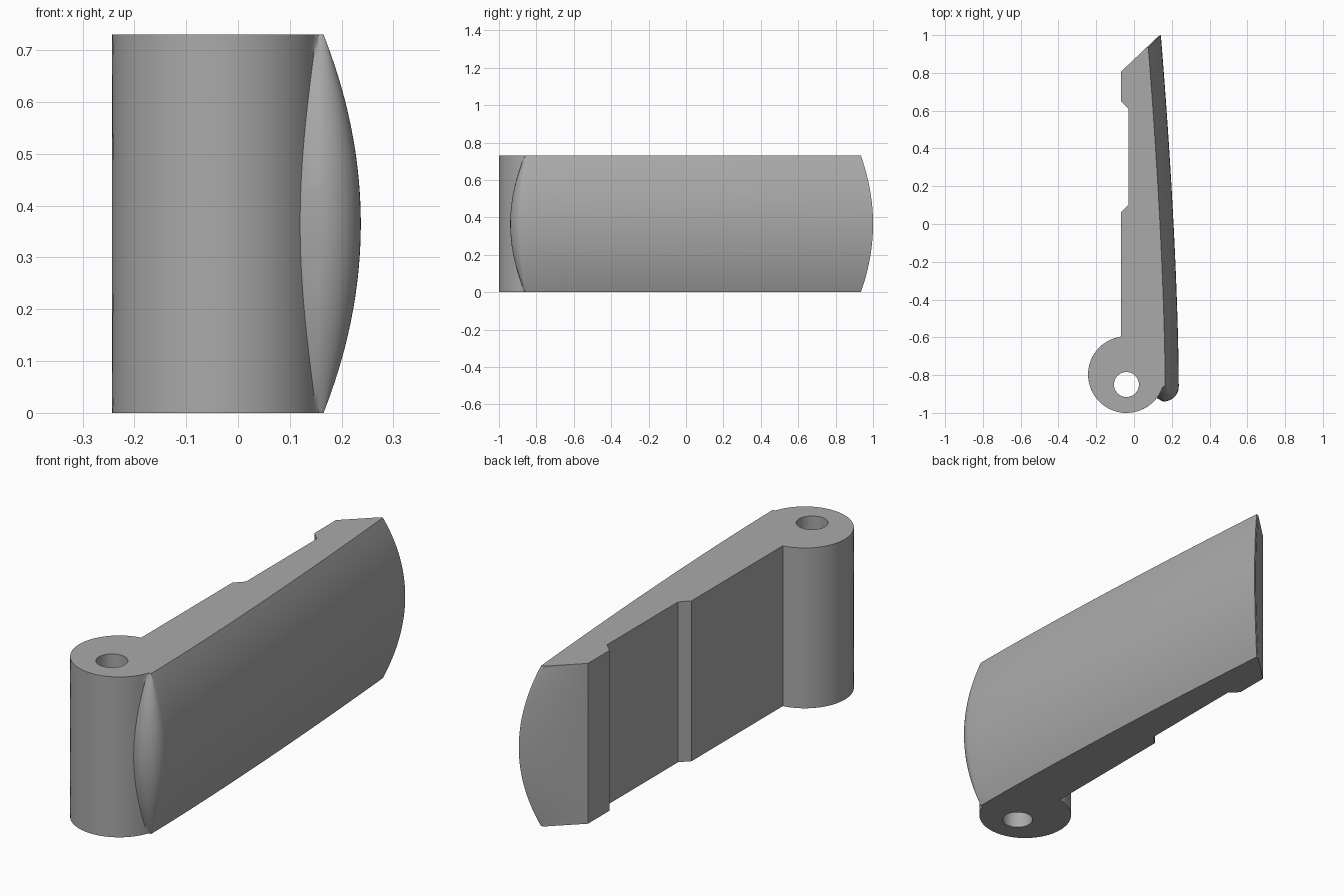
import bpy, bmesh, math

if "Cube" in bpy.data.objects:
    bpy.data.objects.remove(bpy.data.objects["Cube"])

HEIGHT, LEVELS = 0.73, 36
HUB_X, HUB_Y, HUB_R = -0.04, -0.797, 0.203

grey = bpy.data.materials.new("plain grey")
grey.diffuse_color = (0.4, 0.4, 0.4, 1)
grey.use_nodes = True
grey.node_tree.nodes["Principled BSDF"].inputs["Base Color"].default_value = grey.diffuse_color


def face_x(y):
    """Gently curved outer face of the lever, before crowning."""
    t = max(0.0, (y + 0.86) / 1.8)
    return 0.165 - 0.09 * t ** 1.6


def outline(z):
    """Closed outline of the lever at height z, crowned towards the middle."""
    b = 1 - (2 * z / HEIGHT - 1) ** 2
    pts = []
    # hub arc, from the inner face round to the lip
    a0, a1 = 98.5, 340 - 18 * b
    for i in range(49):
        a = math.radians(a0 + (a1 - a0) * i / 48)
        pts.append((HUB_X + HUB_R * math.cos(a), HUB_Y + HUB_R * math.sin(a)))
    # rounded lip
    for i in range(13):
        a = math.radians(-90 + 90 * i / 12)
        pts.append((0.155 + (0.01 + 0.072 * b) * math.cos(a), -0.86 + 0.08 * b * math.sin(a)))
    # curved outer face
    y_end = 0.935 + 0.065 * b
    for i in range(1, 25):
        y = -0.86 + (y_end + 0.86) * i / 24
        pts.append((face_x(y) + 0.072 * b, y))
    # narrow tip edge, slanted end and recessed inner face
    x_tip = pts[-1][0] - 0.012
    pts.append((x_tip, 0.805 + 0.95 * (x_tip + 0.07)))
    pts += [(-0.07, 0.805), (-0.07, 0.65), (-0.03, 0.61), (-0.03, 0.10), (-0.07, 0.06)]
    return pts


# lever body lofted through the outlines
bm = bmesh.new()
rings = []
for k in range(LEVELS + 1):
    z = HEIGHT * k / LEVELS
    rings.append([bm.verts.new((x, y, z)) for x, y in outline(z)])
n = len(rings[0])
for low, high in zip(rings, rings[1:]):
    for i in range(n):
        j = (i + 1) % n
        bm.faces.new((low[i], low[j], high[j], high[i]))
bm.faces.new(rings[0][::-1])
bm.faces.new(rings[-1])
bmesh.ops.recalc_face_normals(bm, faces=bm.faces)
mesh = bpy.data.meshes.new("lever")
bm.to_mesh(mesh)
bm.free()
mesh.materials.append(grey)
lever = bpy.data.objects.new("lever", mesh)
bpy.context.collection.objects.link(lever)

# pivot hole through the hub
bpy.ops.mesh.primitive_cylinder_add(vertices=48, radius=0.066, depth=2,
                                    location=(HUB_X, -0.85, HEIGHT / 2))
cutter = bpy.context.object
cutter.name = "pivot_hole_cutter"
cutter.hide_render = True
cutter.data.materials.append(grey)
cut = lever.modifiers.new("pivot hole", "BOOLEAN")
cut.operation, cut.solver, cut.object = "DIFFERENCE", "EXACT", cutter

bpy.ops.object.select_all(action="DESELECT")
lever.select_set(True)
bpy.context.view_layer.objects.active = lever
bpy.ops.object.modifier_apply(modifier=cut.name)
bpy.data.objects.remove(cutter)
bpy.ops.object.shade_smooth_by_angle(angle=math.radians(30))
